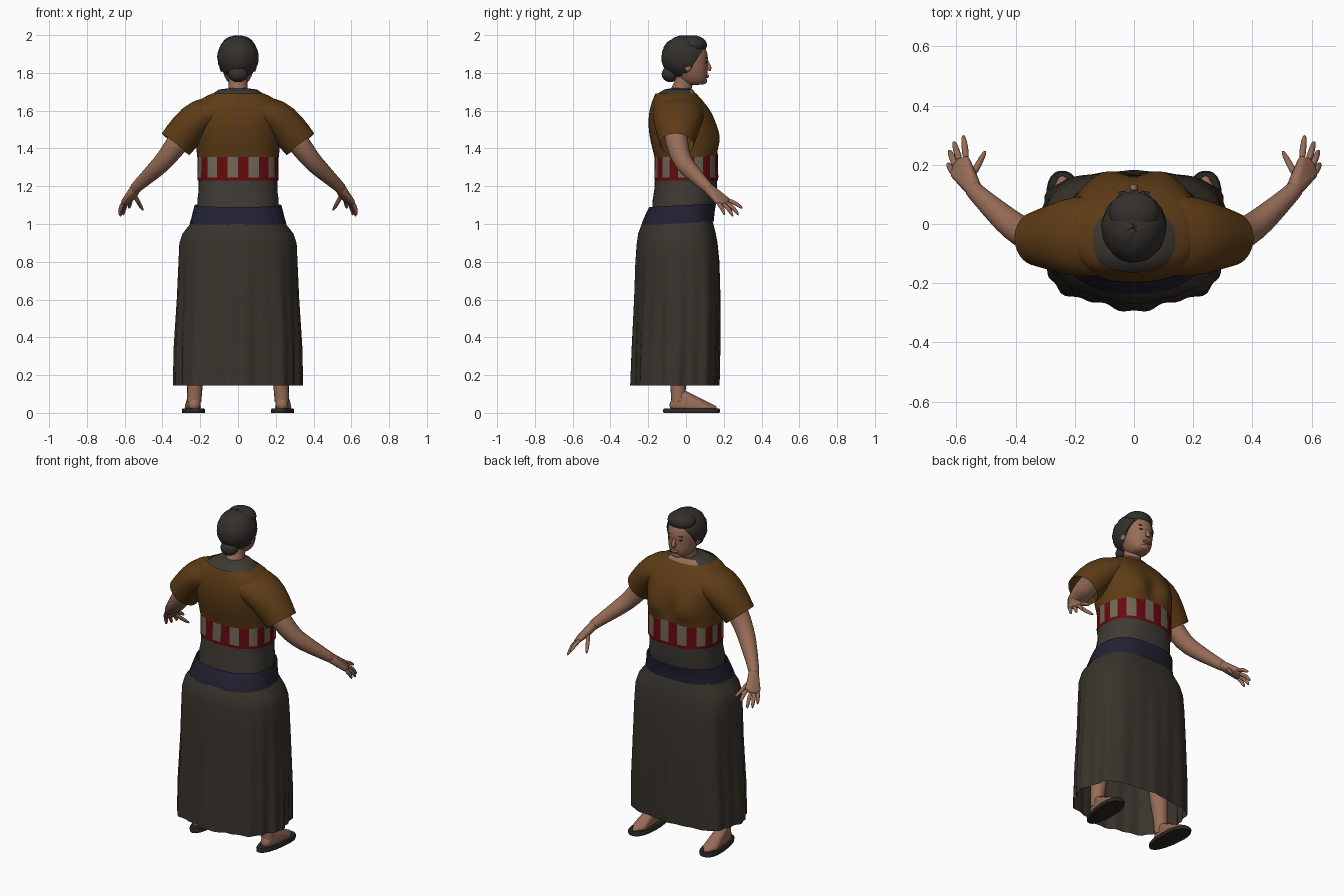
import bpy, bmesh, math, random
from mathutils import Vector, Matrix

random.seed(4)
if "Cube" in bpy.data.objects:
    bpy.data.objects.remove(bpy.data.objects["Cube"], do_unlink=True)


def material(name, *rgb):
    m = bpy.data.materials.new(name)
    m.use_nodes = True
    m.diffuse_color = (*rgb, 1)
    m.node_tree.nodes["Principled BSDF"].inputs["Base Color"].default_value = (*rgb, 1)
    return m


SKIN = material("warm skin", .31, .15, .095)
BROWN = material("brown cloth", .11, .045, .008)
SKIRT = material("dark grey cloth", .04, .033, .025)
GREY = material("grey cloth", .048, .042, .033)
HAIR = material("dark hair", .034, .03, .025)
RED = material("red stripe", .135, .003, .004)
TAN = material("tan stripe", .17, .137, .095)
BLUE = material("navy belt", .015, .015, .032)
SHOE = material("shoe leather", .025, .021, .017)
LIP = material("lip", .2, .08, .055)


def finish(name, bm, mats, rule=None, subsurf=0, angle=50):
    bmesh.ops.recalc_face_normals(bm, faces=bm.faces)
    if rule:
        bm.faces.index_update()
        for f in bm.faces:
            f.material_index = rule(f)
    me = bpy.data.meshes.new(name)
    bm.to_mesh(me)
    bm.free()
    ob = bpy.data.objects.new(name, me)
    bpy.context.collection.objects.link(ob)
    for m in mats:
        me.materials.append(m)
    if subsurf:
        mod = ob.modifiers.new("smooth", "SUBSURF")
        mod.levels = mod.render_levels = subsurf
    bpy.ops.object.select_all(action="DESELECT")
    bpy.context.view_layer.objects.active = ob
    ob.select_set(True)
    bpy.ops.object.shade_smooth_by_angle(angle=math.radians(angle))


def skin_rings(bm, rings, caps):
    rows = [[bm.verts.new(p) for p in ring] for ring in rings]
    n = len(rows[0])
    for a, b in zip(rows, rows[1:]):
        for i in range(n):
            bm.faces.new((a[i], a[(i + 1) % n], b[(i + 1) % n], b[i]))
    if caps:
        bm.faces.new(rows[0][::-1])
        bm.faces.new(rows[-1])


def loft(name, profile, mats, power=(2.4, 2.4), segs=32, tilt=0, cx=0, caps=False,
         warp=None, **kw):
    """Rings given as (z, half width, back y, front y); power squares back and front."""
    rings = []
    for z, rx, back, front in profile:
        ring = []
        for i in range(segs):
            t = math.tau * i / segs
            c, s = math.cos(t), math.sin(t)
            n = power[s > 0]
            k = (abs(c) ** n + abs(s) ** n) ** (-1 / n)
            p = Vector((c * k * rx, (back + front) / 2 + s * k * (front - back) / 2, z))
            p.z += tilt * p.y
            if warp:
                p = warp(p, t)
            ring.append(p + Vector((cx, 0, 0)))
        rings.append(ring)
    bm = bmesh.new()
    skin_rings(bm, rings, caps)
    finish(name, bm, mats, **kw)


def tube(name, path, mat, segs=16, caps=True, depth=None, **kw):
    """Limb through (x, y, z, radius) points, optionally deeper front to back."""
    pts = [Vector(p[:3]) for p in path]
    depth = depth or [1] * len(pts)
    rings = []
    for i, p in enumerate(pts):
        d = (pts[min(i + 1, len(pts) - 1)] - pts[max(i - 1, 0)]).normalized()
        u = d.cross(Vector((0, 1, 0.01))).normalized()
        v = d.cross(u) * depth[i]
        rings.append([p + path[i][3] * (u * math.cos(a) + v * math.sin(a))
                      for a in (math.tau * k / segs for k in range(segs))])
    bm = bmesh.new()
    skin_rings(bm, rings, caps)
    finish(name, bm, [mat], **kw)


def blob(name, center, size, mat, segs=24):
    bm = bmesh.new()
    bmesh.ops.create_uvsphere(bm, u_segments=segs, v_segments=segs // 2, radius=1,
                              matrix=Matrix.Translation(center) @ Matrix.Diagonal((*size, 1)))
    finish(name, bm, [mat])


def hull(name, balls, mat):
    """Convex skin around (x, y, z, radius) balls."""
    bm = bmesh.new()
    for x, y, z, r in balls:
        bmesh.ops.create_icosphere(bm, subdivisions=2, radius=r,
                                   matrix=Matrix.Translation((x, y, z)))
    points = [v.co.copy() for v in bm.verts]
    bm.clear()
    verts = [bm.verts.new(p) for p in points]
    bmesh.ops.convex_hull(bm, input=verts)
    bmesh.ops.delete(bm, geom=[v for v in bm.verts if not v.link_faces], context="VERTS")
    finish(name, bm, [mat], angle=60)


# Skirt with folds that deepen towards the hem, square in front and round behind
def folds(p, t):
    depth = max(0, 1 - p.z) * (.65 * math.cos(8 * t) + .35 * math.sin(21 * t))
    f = 1 + .055 * depth
    return Vector((p.x * f, p.y * f, p.z))


loft("skirt", [(.145, .331, -.288, .17), (.35, .33, -.282, .176), (.6, .318, -.272, .179),
               (.8, .312, -.267, .175), (.9, .309, -.26, .166), (.95, .292, -.253, .157),
               (1., .253, -.234, .145), (1.03, .235, -.21, .135)],
     [SKIRT], power=(2.1, 3), segs=128, warp=folds)
loft("belt", [(1.005, .256, -.236, .148), (1.03, .248, -.228, .149), (1.07, .238, -.21, .153),
              (1.1, .23, -.194, .16)], [BLUE], power=(2.3, 2.6), tilt=.05)
loft("waist", [(1.07, .215, -.18, .148), (1.13, .215, -.176, .158), (1.18, .208, -.168, .163),
               (1.25, .208, -.164, .166)], [GREY])

# Striped band: alternate columns, red trim along the bottom
loft("striped_band", [(1.23, .214, -.167, .17), (1.247, .215, -.168, .171),
                      (1.375, .214, -.165, .168)], [RED, TAN], segs=48,
     rule=lambda f: 0 if f.calc_center_median().z < 1.245 else (f.index // 2) % 2)


# Shirt body with bust
def bust(p, t):
    if p.y > 0:
        p.y += .024 * math.exp(-((abs(p.x) - .1) / .06) ** 2 - ((p.z - 1.46) / .06) ** 2)
        p.y -= .014 * math.exp(-(p.x / .04) ** 2 - ((p.z - 1.45) / .07) ** 2)
    return p


loft("shirt", [(1.355, .217, -.168, .166), (1.385, .219, -.174, .167), (1.42, .222, -.184, .17),
               (1.46, .224, -.192, .17), (1.52, .228, -.2, .164), (1.58, .232, -.198, .143),
               (1.63, .225, -.186, .108), (1.665, .195, -.174, .078), (1.69, .14, -.162, .055)],
     [BROWN], warp=bust, segs=48, subsurf=1)
loft("collar", [(1.655, .175, -.17, .07), (1.685, .142, -.158, .054), (1.712, .1, -.115, .036),
                (1.72, .04, -.07, .01)], [GREY, SKIN],
     rule=lambda f: int(f.calc_center_median().y > .025))

# Neck and head
tube("neck", [(0, -.05, 1.64, .07), (0, -.03, 1.7, .053), (0, -.015, 1.74, .049),
              (0, -.01, 1.8, .05)], SKIN, segs=24)
loft("head", [(1.735, .034, 0, .085), (1.75, .054, -.03, .106), (1.78, .073, -.05, .113),
              (1.82, .084, -.08, .114), (1.86, .089, -.1, .116), (1.9, .09, -.105, .117),
              (1.94, .08, -.09, .1), (1.97, .05, -.06, .062)],
     [SKIN], power=(2.1, 2.1), caps=True, subsurf=1)
tube("nose", [(0, .11, 1.868, .007), (0, .118, 1.845, .01), (0, .124, 1.825, .015),
              (0, .116, 1.812, .014)], SKIN, subsurf=1)
blob("lips", (0, .11, 1.783), (.026, .013, .01), LIP)
blob("chin", (0, .09, 1.757), (.032, .022, .018), SKIN)
for s, side in ((1, "left"), (-1, "right")):
    blob(side + "_eye", (s * .036, .106, 1.856), (.013, .006, .004), HAIR, segs=12)
    blob(side + "_eyebrow", (s * .038, .106, 1.88), (.017, .005, .002), HAIR, segs=12)
    blob(side + "_ear", (s * .088, .01, 1.835), (.01, .02, .03), SKIN, segs=16)

# Hair cap cut along a slanted hairline, slightly uneven, with a raised front and a bun
bm = bmesh.new()
bmesh.ops.create_uvsphere(bm, u_segments=36, v_segments=20, radius=1,
                          matrix=Matrix.Translation((0, -.01, 1.883))
                          @ Matrix.Diagonal((.11, .121, .116, 1)))
for v in bm.verts:
    v.co += (v.co - Vector((0, -.01, 1.883))) * random.uniform(-.03, .015)
bmesh.ops.bisect_plane(bm, geom=bm.verts[:] + bm.edges[:] + bm.faces[:],
                       plane_co=(0, .05, 1.86), plane_no=(0, .83, -.55), clear_outer=True)
bmesh.ops.holes_fill(bm, edges=[e for e in bm.edges if e.is_boundary])
finish("hair", bm, [HAIR])
blob("front_hair", (0, .037, 1.947), (.085, .074, .052), HAIR)
blob("hair_bun", (0, -.083, 1.793), (.052, .046, .042), HAIR)

# Limbs, built on the +x side and repeated on the other
for s, side in ((1, "left"), (-1, "right")):
    def at(*points):
        return [(s * x, y, z, r) for x, y, z, r in points]

    tube(side + "_sleeve", at((.09, -.04, 1.605, .08), (.2, -.042, 1.572, .1),
                              (.27, -.046, 1.5, .1), (.33, -.05, 1.422, .094)),
         BROWN, segs=24, caps=False, depth=(1.7, 1.4, 1.15, .98), subsurf=1)
    tube(side + "_arm", at((.24, -.06, 1.53, .065), (.32, -.05, 1.43, .062),
                           (.385, -.025, 1.34, .052), (.43, .01, 1.295, .048),
                           (.49, .065, 1.24, .038), (.535, .108, 1.198, .031),
                           (.555, .13, 1.178, .03)), SKIN, subsurf=1)
    hull(side + "_palm", at((.54, .115, 1.192, .028), (.552, .165, 1.155, .02),
                            (.568, .215, 1.13, .014), (.588, .208, 1.117, .014),
                            (.6, .19, 1.112, .014), (.606, .166, 1.118, .013)), SKIN)
    fingers = {"index": ((.567, .213, 1.13), (.572, .265, 1.11), (.577, .302, 1.08)),
               "middle": ((.587, .207, 1.117), (.602, .254, 1.086), (.609, .28, 1.043)),
               "ring": ((.599, .19, 1.112), (.617, .23, 1.078), (.624, .25, 1.037)),
               "little": ((.605, .166, 1.118), (.623, .193, 1.083), (.629, .205, 1.046)),
               "thumb": ((.548, .16, 1.155), (.523, .207, 1.105), (.5, .25, 1.07))}
    for finger, (a, b, c) in fingers.items():
        tube(f"{side}_{finger}_finger", at((*a, .013), (*b, .012), (*c, .007)),
             SKIN, segs=10, subsurf=1)

    # Leg, foot and flat shoe
    tube(side + "_leg", at((.19, -.045, .7, .07), (.215, -.045, .3, .052),
                           (.228, -.042, .15, .041), (.232, -.04, .06, .038)), SKIN)
    hull(side + "_foot", at((.232, -.055, .042, .034), (.232, -.028, .092, .034),
                            (.262, .1, .03, .021), (.217, .11, .03, .021),
                            (.242, .148, .026, .015)), SKIN)

    def splay(p, t):
        return Vector((p.x * (1 + p.y) + s * p.y * .06, p.y, p.z))

    loft(side + "_shoe", [(0, .056, -.12, .178), (.016, .058, -.122, .18),
                          (.024, .053, -.116, .175)], [SHOE], cx=s * .232,
         caps=True, warp=splay)
